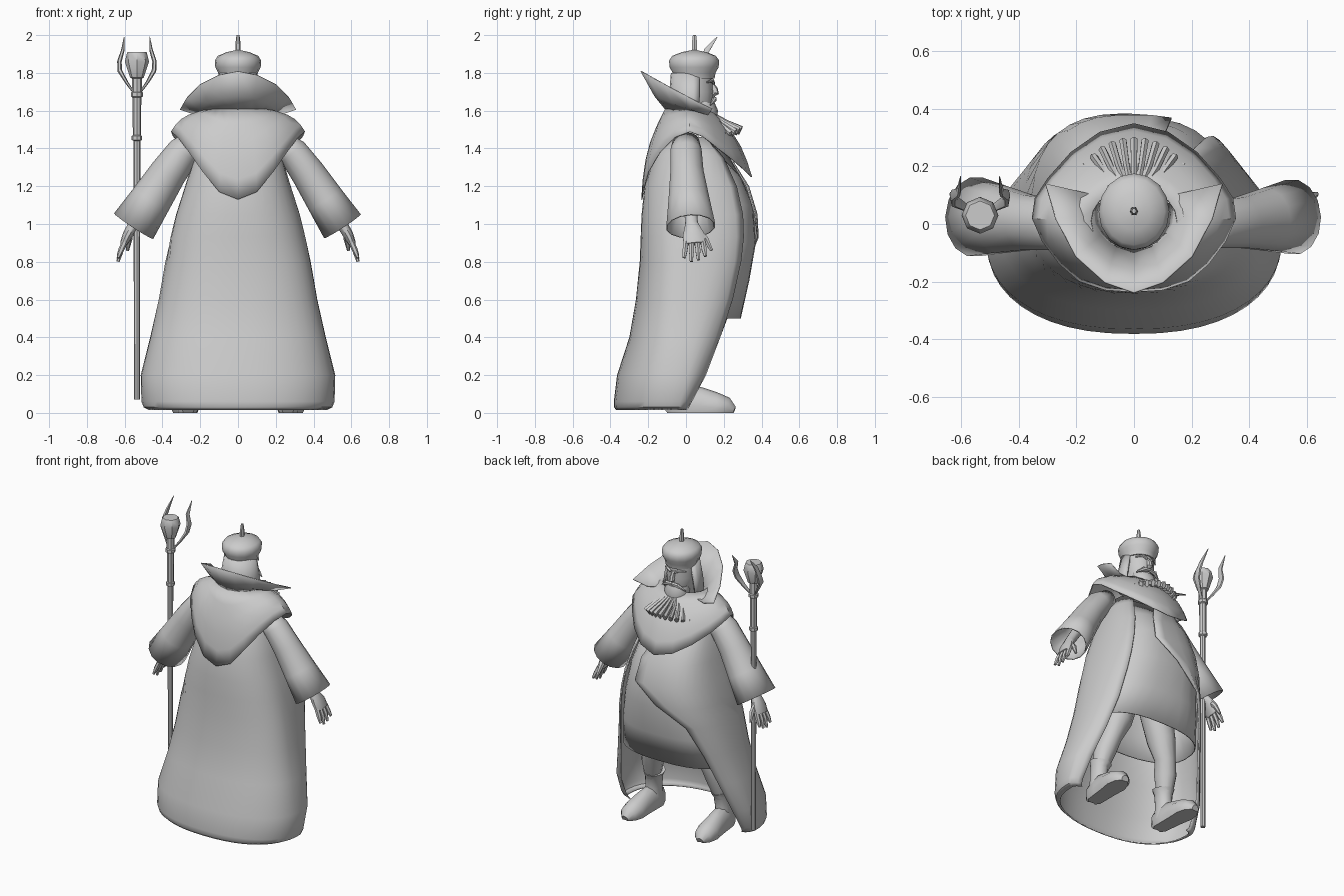
import bpy
from math import sin, cos, pi, radians, copysign
from mathutils import Vector

cube = bpy.data.objects.get("Cube")
if cube:
    bpy.data.objects.remove(cube, do_unlink=True)

grey = bpy.data.materials.new("plain grey")
grey.use_nodes = True
grey.diffuse_color = (0.6, 0.6, 0.6, 1)
grey.node_tree.nodes["Principled BSDF"].inputs["Base Color"].default_value = (0.6, 0.6, 0.6, 1)


def loft(name, rings, closed=True, caps=True, thick=0, angle=40):
    """Skin a list of equal-length point rings."""
    n = len(rings[0])
    verts = [p for ring in rings for p in ring]
    faces = []
    for i in range(len(rings) - 1):
        for j in range(n if closed else n - 1):
            k = (j + 1) % n
            faces.append((i * n + j, i * n + k, i * n + n + k, i * n + n + j))
    if closed and caps:
        faces.append(tuple(reversed(range(n))))
        faces.append(tuple(range(len(verts) - n, len(verts))))
    mesh = bpy.data.meshes.new(name)
    mesh.from_pydata(verts, [], faces)
    mesh.materials.append(grey)
    obj = bpy.data.objects.new(name, mesh)
    bpy.context.collection.objects.link(obj)
    bpy.ops.object.select_all(action='DESELECT')
    obj.select_set(True)
    bpy.context.view_layer.objects.active = obj
    bpy.ops.object.mode_set(mode='EDIT')
    bpy.ops.mesh.select_all(action='SELECT')
    bpy.ops.mesh.normals_make_consistent(inside=False)
    bpy.ops.object.mode_set(mode='OBJECT')
    bpy.ops.object.shade_smooth_by_angle(angle=radians(angle))
    if thick:
        mod = obj.modifiers.new("thickness", 'SOLIDIFY')
        mod.thickness = thick
        mod.offset = -1
    return obj


def arc(z, w, back, front, cy, a0, a1, n, square_back=2, square_front=2):
    """Oval slice with separate depths behind and ahead of cy; angles in degrees."""
    pts = []
    for i in range(n):
        t = radians(a0 + (a1 - a0) * i / (n - 1))
        power = 2 / (square_front if sin(t) > 0 else square_back)
        c, s = (copysign(abs(v) ** power, v) for v in (cos(t), sin(t)))
        pts.append((w * c, cy + s * (front - cy if s > 0 else cy - back), z))
    return pts


def oval(z, w, back, front, n=16):
    return arc(z, w, back, front, (back + front) / 2, 0, 360, n + 1)[:-1]


def tube(name, pts, n=10, ref=(0, 1, 0), caps=True, thick=0, floor=None):
    """Sweep an oval along points of (x, y, z, radius across, radius along ref)."""
    rings = []
    for i, p in enumerate(pts):
        a, b = pts[max(i - 1, 0)], pts[min(i + 1, len(pts) - 1)]
        d = (Vector(b[:3]) - Vector(a[:3])).normalized()
        u = d.cross(Vector(ref)).normalized()
        v = u.cross(d)
        ring = []
        for k in range(n):
            t = 2 * pi * k / n
            q = Vector(p[:3]) + u * p[3] * cos(t) + v * p[4] * sin(t)
            if floor is not None:
                q.z = max(q.z, floor)
            ring.append(tuple(q))
        rings.append(ring)
    return loft(name, rings, caps=caps, thick=thick)


# Open cloak: height, half width, back, front, centre, wrap angle on each side;
# the staff side laps across the chest
cloak = [(.015, .47, -.37, .04, -.05, 30, 30), (.03, .5, -.38, .05, -.05, 34, 34),
         (.06, .512, -.382, .07, -.05, 36, 36), (.2, .515, -.365, .16, -.04, 40, 40),
         (.4, .465, -.3, .245, -.02, 43, 43), (.6, .42, -.265, .32, -.01, 45, 48),
         (.8, .385, -.245, .37, 0, 46, 60), (.93, .357, -.24, .385, .01, 46, 88),
         (1.05, .328, -.235, .38, .01, 46, 106), (1.2, .28, -.22, .335, .02, 46, 106),
         (1.35, .235, -.175, .24, .02, 50, 95), (1.46, .16, -.12, .12, .02, 60, 90)]
loft("cloak", [arc(z, w, b, f, c, -180 - wrap, a, 33, 2.3, 2.8) for z, w, b, f, c, a, wrap in cloak],
     closed=False, thick=.008)

# Robe beneath
robe = [(.5, .39, -.17, .29), (.7, .37, -.17, .335), (.9, .335, -.17, .37), (1.1, .29, -.16, .355),
        (1.25, .245, -.15, .29), (1.42, .16, -.1, .13)]
loft("robe", [arc(*r, .03, 0, 360, 33, 2.2, 2.6)[:-1] for r in robe], caps=False, thick=.008)

# Shoulder mantle with a pointed hem, from back point to front point
half = [(0, -.237, 1.13), (.1, -.23, 1.17), (.19, -.2, 1.28), (.26, -.14, 1.38), (.32, -.06, 1.46),
        (.355, .02, 1.49), (.345, .09, 1.465), (.3, .16, 1.41), (.22, .25, 1.34), (.12, .32, 1.28),
        (0, .35, 1.25)]
hem = half + [(-x, y, z) for x, y, z in half[-2:0:-1]]
mantle = []
for t in (0, .2, .4, .6, .8, 1):
    ring = []
    for i, p in enumerate(hem):
        a = 2 * pi * i / len(hem) - pi / 2
        neck = Vector((.15 * cos(a), .01 + .12 * sin(a), 1.61))
        puff = Vector((cos(a), sin(a), .6)) * .03 * sin(pi * t)
        ring.append(tuple(neck.lerp(Vector(p), t) + puff))
    mantle.append(ring)
loft("mantle", mantle, caps=False, thick=.006)

# Tall flared collar
rim = [(.305, .14, 1.61), (.27, .02, 1.67), (.2, -.11, 1.74), (.1, -.2, 1.79), (0, -.235, 1.81)]
rim += [(-x, y, z) for x, y, z in rim[-2::-1]]
base = [(.13 * cos(t), .05 + .14 * sin(t), 1.59)
        for t in (radians(20 - 220 * i / 8) for i in range(9))]
middle = [tuple((Vector(a) + Vector(b)) / 2 - Vector((0, 0, .02))) for a, b in zip(base, rim)]
loft("collar", [base, middle, rim], closed=False, thick=.006)

# Head, hair and hat
loft("head", [oval(z, w, b, f) for z, w, b, f in
     [(1.5, .07, -.05, .08), (1.58, .06, -.05, .12), (1.62, .08, -.06, .14),
      (1.7, .095, -.07, .145), (1.82, .095, -.07, .14)]])
loft("hair", [arc(z, w, b, .13, .03, -205, 25, 13) for z, w, b in
     [(1.58, .14, -.09), (1.68, .125, -.09), (1.8, .1, -.08)]], closed=False, thick=.015)
loft("hat", [oval(z, r, .043 - r * 1.08, .043 + r * 1.08) for z, r in
     [(1.77, .1), (1.8, .105), (1.83, .12), (1.865, .123), (1.89, .107), (1.91, .06), (1.92, .015)]])
tube("hat_stalk", [(0, .045, 1.9, .015, .017), (0, .045, 1.96, .013, .016),
                   (0, .045, 2, .008, .01)], 6)

# Face
tube("nose", [(0, .13, 1.745, .012, .015), (0, .15, 1.71, .016, .02),
              (0, .155, 1.695, .02, .02), (0, .14, 1.68, .01, .01)], 8)
for s, side in ((1, "left"), (-1, "right")):
    tube("brow_" + side, [(s * .015, .145, 1.745, .008, .01), (s * .045, .14, 1.76, .01, .01),
                          (s * .08, .11, 1.75, .004, .004)], 6)
    tube("moustache_" + side, [(0, .15, 1.665, .01, .012), (s * .04, .15, 1.66, .016, .014),
                               (s * .09, .13, 1.63, .004, .004)], 6)

# Fan beard of separate locks
loft("beard_root", [oval(z, w, .02, f) for z, w, f in
     [(1.55, .07, .16), (1.6, .085, .17), (1.645, .075, .15)]])
for i in range(11):
    a = radians(-55 + 11 * i)
    c = cos(a)
    tube("beard_lock_%d" % (i + 1),
         [(.08 * sin(a), .07 + .08 * c, 1.575, .012, .01),
          (.14 * sin(a), .08 + .13 * c, 1.51 + .025 * c, .018, .012),
          (.2 * sin(a), .08 + .212 * c, 1.42 + .075 * c, .024, .014)], 6, ref=(c, -sin(a), 0))

for s, side in ((1, "left"), (-1, "right")):
    # Wide open sleeve
    tube("sleeve_" + side, [(s * .22, 0, 1.44, .06, .07), (s * .29, 0, 1.38, .08, .085),
                            (s * .37, .005, 1.27, .09, .09), (s * .46, .015, 1.13, .102, .11),
                            (s * .553, .025, .988, .116, .132)], 14, caps=False, thick=.008 * s)
    # Hand with four fingers and a thumb
    tube("hand_" + side, [(s * .47, .02, 1.12, .035, .035), (s * .55, .03, 1, .03, .035),
                          (s * .585, .04, .94, .027, .06), (s * .605, .045, .895, .02, .06)], 10)
    for i in range(4):
        y = i * .03
        drop = .02 * abs(i - 1.3)
        tube("finger_%s_%d" % (side, i + 1),
             [(s * .6, y, .905, .016, .015), (s * .62, y - .005 + .004 * i, .86, .015, .015),
              (s * .635, y - .01 + .008 * i, .795 + drop, .008, .009)], 6)
    tube("thumb_" + side, [(s * .575, .07, .955, .017, .02), (s * .575, .105, .92, .016, .016),
                           (s * .585, .135, .86, .008, .009)], 6)
    # Leg and boot
    tube("leg_" + side, [(s * .12, .05, .8, .11, .11), (s * .18, .05, .55, .09, .095),
                         (s * .22, .04, .43, .066, .07), (s * .245, .01, .34, .07, .075),
                         (s * .265, -.02, .2, .045, .05)], 12)
    tube("boot_shaft_" + side, [(s * .265, -.03, .04, .055, .07), (s * .265, -.03, .14, .05, .06),
                                (s * .26, -.025, .22, .055, .062), (s * .255, -.02, .255, .068, .075)], 12)
    foot = [(-.108, .03, .04), (-.08, .055, .09), (0, .06, .115), (.08, .065, .1),
            (.16, .075, .08), (.22, .06, .06), (.255, .025, .025)]
    tube("boot_foot_" + side, [(s * (.27 + .06 * y), y, h * .35, w, h) for y, w, h in foot],
         12, ref=(0, 0, 1), floor=0)

# Staff turned on one axis, with an eight-sided head
STAFF_X, STAFF_Y = -.535, .03
profile = [(.07, .016), (1.44, .018), (1.445, .028), (1.465, .028), (1.47, .022), (1.67, .023),
           (1.675, .032), (1.695, .032), (1.7, .026), (1.77, .026), (1.775, .036), (1.86, .064),
           (1.905, .053), (1.91, .05)]
tube("staff", [(STAFF_X, STAFF_Y, z, r, r) for z, r in profile], 8)
for s, side in ((1, "left"), (-1, "right")):
    path = [(.02, .04, 1.7, .008), (.055, .06, 1.75, .012), (.09, .08, 1.81, .018),
            (.093, .1, 1.86, .017), (.075, .11, 1.92, .013), (.068, .165, 1.99, .002)]
    tube("staff_prong_" + side, [(STAFF_X + s * x, y, z, r * .7, r * 1.3) for x, y, z, r in path], 6)
